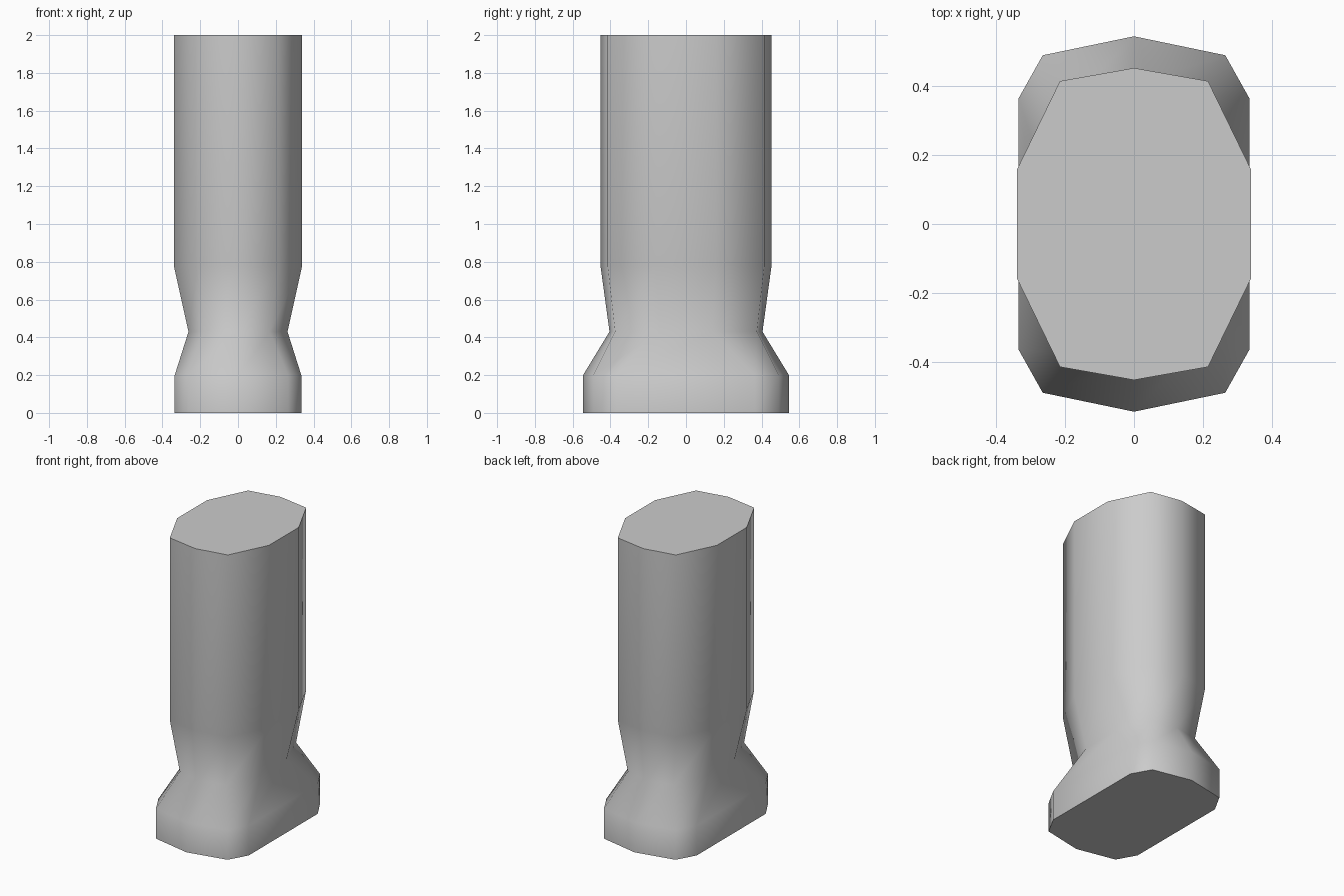
import bpy
import bmesh
import math

cube = bpy.data.objects.get("Cube")
if cube:
    bpy.data.objects.remove(cube, do_unlink=True)

grey = bpy.data.materials.new("light_grey")
grey.use_nodes = True
colour = (0.6, 0.6, 0.6, 1)
grey.diffuse_color = colour
grey.node_tree.nodes["Principled BSDF"].inputs["Base Color"].default_value = colour


def outline(tip_y, corner, side):
    """Ten-sided outline mirrored from its tip, corner and side points."""
    quarter = [side, corner, (0, tip_y)]
    back = quarter + [(-x, y) for x, y in (corner, side)]
    return back + [(-x, -y) for x, y in back]


foot = outline(0.545, (0.265, 0.49), (0.335, 0.365))
neck = outline(0.405, (0.168, 0.375), (0.262, 0.14))
shaft = outline(0.453, (0.215, 0.415), (0.34, 0.158))

# Stack the outlines: straight foot, pinched neck, straight shaft
levels = [(0, foot), (0.2, foot), (0.43, neck), (0.78, shaft), (2, shaft)]
bm = bmesh.new()
rings = [[bm.verts.new((x, y, z)) for x, y in ring] for z, ring in levels]
for low, high in zip(rings, rings[1:]):
    for i in range(len(low)):
        j = (i + 1) % len(low)
        bm.faces.new((low[i], low[j], high[j], high[i]))

# End caps
bm.faces.new(rings[0][::-1])
bm.faces.new(rings[-1])
bmesh.ops.recalc_face_normals(bm, faces=bm.faces)

mesh = bpy.data.meshes.new("footed_column")
bm.to_mesh(mesh)
bm.free()
mesh.materials.append(grey)
column = bpy.data.objects.new("footed_column", mesh)
bpy.context.collection.objects.link(column)

# Smooth sides with crisp caps
bpy.ops.object.select_all(action="DESELECT")
column.select_set(True)
bpy.context.view_layer.objects.active = column
bpy.ops.object.shade_smooth_by_angle(angle=math.radians(65))
